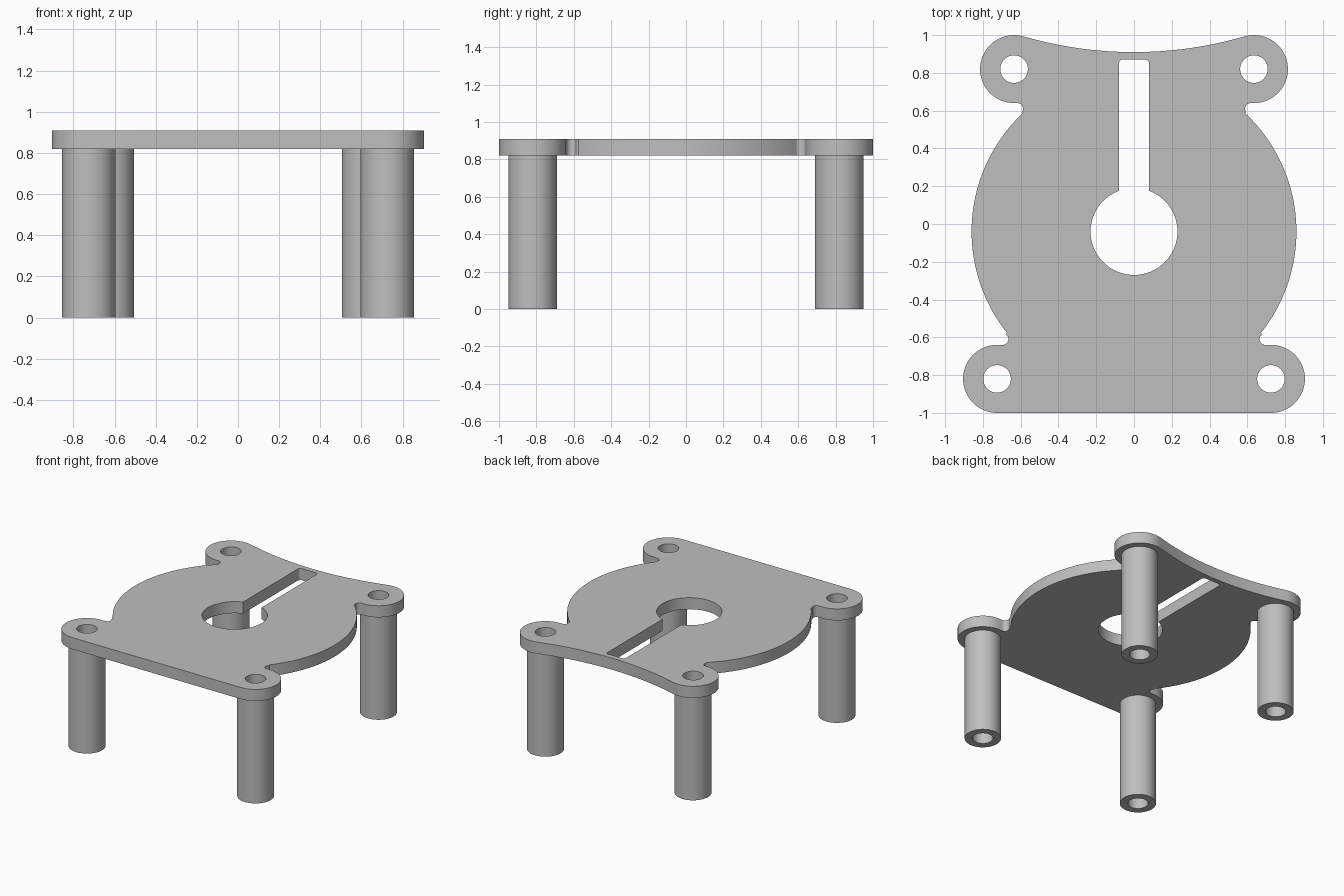
import bpy
import bmesh
from math import radians, cos, sin

cube = bpy.data.objects.get("Cube")
if cube:
    bpy.data.objects.remove(cube, do_unlink=True)

PLATE_BOTTOM, PLATE_TOP = 0.82, 0.91
TAB_R, POST_R, BORE_R = 0.18, 0.13, 0.073
FRONT_TAB, REAR_TAB = (0.725, -0.82), (0.635, 0.82)
DISC = (0, -0.04)

grey = bpy.data.materials.new("plain grey")
grey.use_nodes = True
grey.diffuse_color = (0.52, 0.52, 0.52, 1)
grey.node_tree.nodes["Principled BSDF"].inputs["Base Color"].default_value = grey.diffuse_color


def arc(centre, r, start, end, steps):
    """Points along an arc, angles in degrees."""
    angles = [radians(start + (end - start) * i / steps) for i in range(steps + 1)]
    return [(centre[0] + r * cos(a), centre[1] + r * sin(a)) for a in angles]


def circle(centre, r, steps=48):
    return arc(centre, r, 0, 360, steps)[:-1]


def mirrored(half):
    """Close a +x half outline with its mirror image."""
    return half + [(-x, y) for x, y in reversed(half) if x > 1e-5]


def extrude_loops(name, loops, z0, z1):
    """Fill an outline with holes and extrude it upwards."""
    bm = bmesh.new()
    for loop in loops:
        verts = [bm.verts.new((x, y, z0)) for x, y in loop]
        for i, v in enumerate(verts):
            bm.edges.new((verts[i - 1], v))
    bmesh.ops.triangle_fill(bm, edges=bm.edges[:], use_beauty=True, normal=(0, 0, 1))
    result = bmesh.ops.extrude_face_region(bm, geom=bm.faces[:], use_keep_orig=True)
    top = [g for g in result["geom"] if isinstance(g, bmesh.types.BMVert)]
    bmesh.ops.translate(bm, verts=top, vec=(0, 0, z1 - z0))
    bmesh.ops.recalc_face_normals(bm, faces=bm.faces[:])
    mesh = bpy.data.meshes.new(name)
    bm.to_mesh(mesh)
    bm.free()
    mesh.materials.append(grey)
    obj = bpy.data.objects.new(name, mesh)
    bpy.context.collection.objects.link(obj)
    bpy.ops.object.select_all(action="DESELECT")
    obj.select_set(True)
    bpy.context.view_layer.objects.active = obj
    bpy.ops.object.shade_smooth_by_angle(angle=radians(30))
    return obj


# Plate outline: tabs, relief notches, round sides and hollow rear edge
outline = mirrored(
    arc(FRONT_TAB, TAB_R, -90, 90, 32)
    + arc((0.695, -0.61), 0.03, -90, -230, 10)
    + arc(DISC, 0.86, -38.5, 47.1, 40)
    + arc((0.617, 0.61), 0.03, 220, 90, 10)
    + arc(REAR_TAB, TAB_R, -90, 106.2, 36)
    + arc((0, 3), 2.09, -73.9, -90, 16)[1:]
)

# Round centre opening joined to the long slot
keyhole = mirrored(
    arc(DISC, 0.23, -90, 69.65, 32)
    + arc((0.06, 0.85), 0.02, 0, 90, 6)
)

posts = {}
for label, (x, y) in (("front", FRONT_TAB), ("rear", REAR_TAB)):
    posts[label + "_left_post"] = (x, y)
    posts[label + "_right_post"] = (-x, y)

bores = [circle(c, BORE_R) for c in posts.values()]
extrude_loops("mounting_plate", [outline, keyhole] + bores, PLATE_BOTTOM, PLATE_TOP)

# Hollow standoff posts
for name, c in posts.items():
    extrude_loops(name, [circle(c, POST_R), circle(c, BORE_R)], 0, PLATE_BOTTOM)
